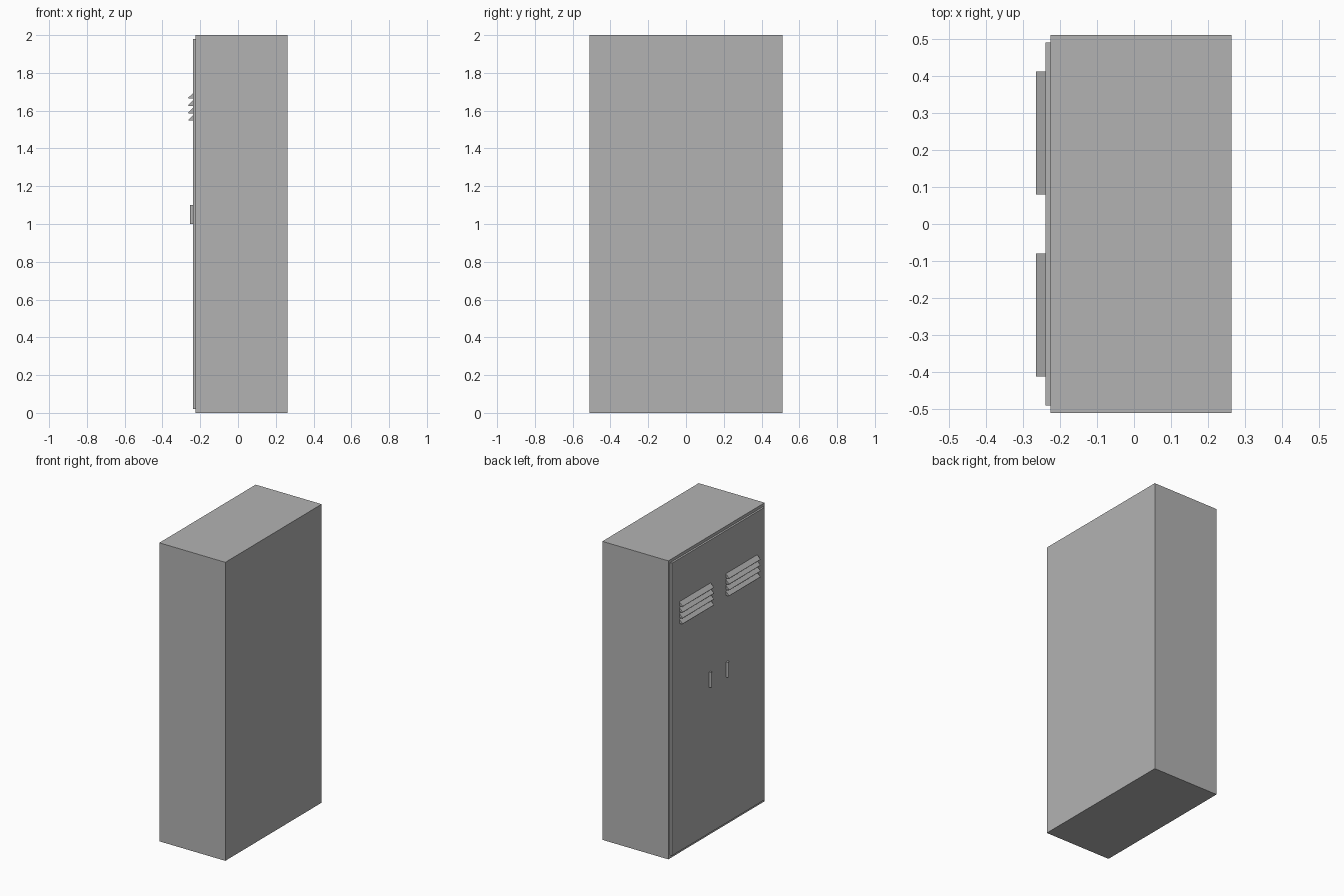
import bpy, bmesh, math
from mathutils import Matrix

if "Cube" in bpy.data.objects:
    bpy.data.objects.remove(bpy.data.objects["Cube"])

grey = bpy.data.materials.new("grey_metal")
grey.diffuse_color = (0.45, 0.45, 0.45, 1)
grey.use_nodes = True
grey.node_tree.nodes["Principled BSDF"].inputs["Base Color"].default_value = grey.diffuse_color


def finish(name, bm):
    mesh = bpy.data.meshes.new(name)
    bm.to_mesh(mesh)
    bm.free()
    mesh.materials.append(grey)
    obj = bpy.data.objects.new(name, mesh)
    bpy.context.collection.objects.link(obj)
    return obj


def box(name, lo, hi):
    """Axis-aligned box between two corners."""
    bm = bmesh.new()
    size = [h - l for l, h in zip(lo, hi)]
    mid = [(h + l) / 2 for l, h in zip(lo, hi)]
    bmesh.ops.create_cube(bm, size=1, matrix=Matrix.Translation(mid) @ Matrix.Diagonal((*size, 1)))
    return finish(name, bm)


def rod(name, x, y, z0, z1, radius):
    """Upright cylinder."""
    bm = bmesh.new()
    bmesh.ops.create_cone(bm, cap_ends=True, segments=16, radius1=radius, radius2=radius,
                          depth=z1 - z0, matrix=Matrix.Translation((x, y, (z0 + z1) / 2)))
    for f in bm.faces:
        f.smooth = len(f.verts) == 4
    for e in bm.edges:
        e.smooth = e.calc_face_angle(0) < math.radians(40)
    return finish(name, bm)


def prism(name, profile, y0, y1):
    """Extrude an (x, z) profile along y."""
    bm = bmesh.new()
    face = bm.faces.new([bm.verts.new((x, y0, z)) for x, z in profile])
    ext = bmesh.ops.extrude_face_region(bm, geom=[face])
    verts = [v for v in ext["geom"] if isinstance(v, bmesh.types.BMVert)]
    bmesh.ops.translate(bm, verts=verts, vec=(0, y1 - y0, 0))
    bmesh.ops.recalc_face_normals(bm, faces=bm.faces[:])
    return finish(name, bm)


# Cabinet body and raised door panel
box("cabinet_body", (-0.226, -0.51, 0), (0.263, 0.51, 2))
box("door_panel", (-0.239, -0.49, 0.02), (-0.226, 0.49, 1.98))

for side, label in ((1, "left"), (-1, "right")):
    # Upright round door handle, half sunk in the door
    rod(f"{label}_handle", -0.244, side * 0.09, 1.0, 1.1, 0.011)
    # Sloping vent slats, tips pointing down and outward
    y = sorted((side * 0.08, side * 0.412))
    for i in range(4):
        z = 1.547 + i * 0.039
        profile = [(-0.264, z + 0.004), (-0.262, z), (-0.238, z), (-0.238, z + 0.029)]
        prism(f"{label}_vent_slat_{i + 1}", profile, *y)
